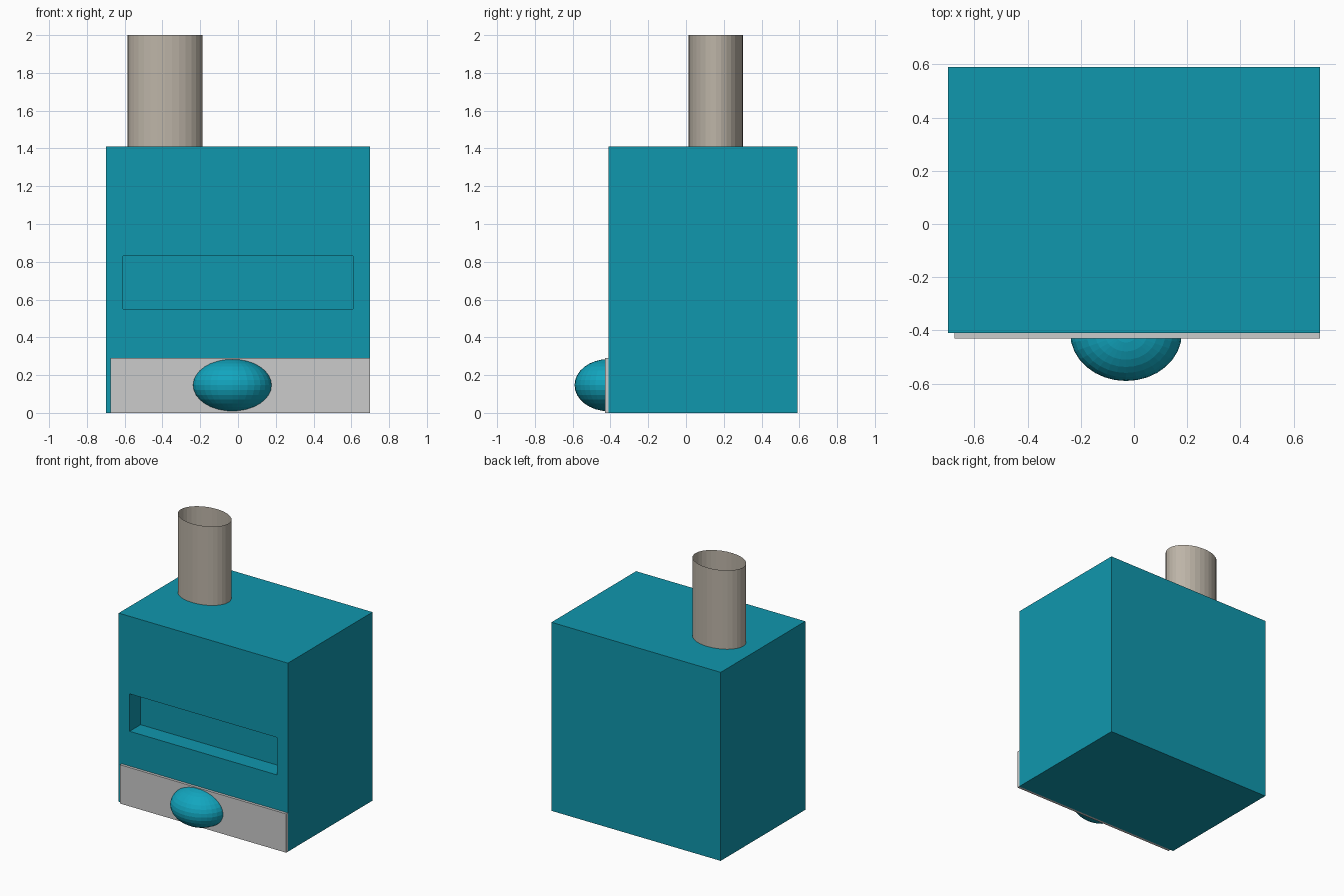
import bpy

if "Cube" in bpy.data.objects:
    bpy.data.objects.remove(bpy.data.objects["Cube"])


def material(name, rgb):
    m = bpy.data.materials.new(name)
    m.diffuse_color = (*rgb, 1)
    m.use_nodes = True
    m.node_tree.nodes["Principled BSDF"].inputs["Base Color"].default_value = m.diffuse_color
    return m


def finish(name, mat=None):
    ob = bpy.context.object
    ob.name = name
    if mat:
        ob.data.materials.append(mat)
    return ob


def box(name, lo, hi, mat=None):
    centre = [(a + b) / 2 for a, b in zip(lo, hi)]
    bpy.ops.mesh.primitive_cube_add(size=1, location=centre)
    ob = finish(name, mat)
    ob.scale = [b - a for a, b in zip(lo, hi)]
    bpy.ops.object.transform_apply(location=False, rotation=False, scale=True)
    return ob


teal = material("teal", (0.005, 0.31, 0.42))
bright_teal = material("bright_teal", (0.006, 0.38, 0.52))
stone = material("stone", (0.51, 0.46, 0.39))

# Main block with a slot cut into its front
body = box("body", (-0.70, -0.41, 0), (0.70, 0.59, 1.41), teal)
slot = box("slot_cutter", (-0.61, -0.60, 0.55), (0.61, -0.28, 0.83), teal)
slot.hide_render = True
slot.hide_set(True)
cut = body.modifiers.new("slot", "BOOLEAN")
cut.object = slot
cut.operation = "DIFFERENCE"
cut.solver = "EXACT"

# Thin plate along the bottom of the front
box("front_plate", (-0.675, -0.43, 0), (0.70, -0.41, 0.29))

# Oval knob, half sunk into the plate
bpy.ops.mesh.primitive_uv_sphere_add(segments=32, ring_count=16, radius=1,
                                     location=(-0.03, -0.41, 0.147))
knob = finish("knob", bright_teal)
knob.scale = (0.21, 0.18, 0.138)

# Open oval chimney pipe
bpy.ops.mesh.primitive_cylinder_add(vertices=32, radius=1, depth=1, end_fill_type="NOTHING",
                                    location=(-0.387, 0.158, 1.705))
chimney = finish("chimney", stone)
chimney.scale = (0.198, 0.144, 0.59)
